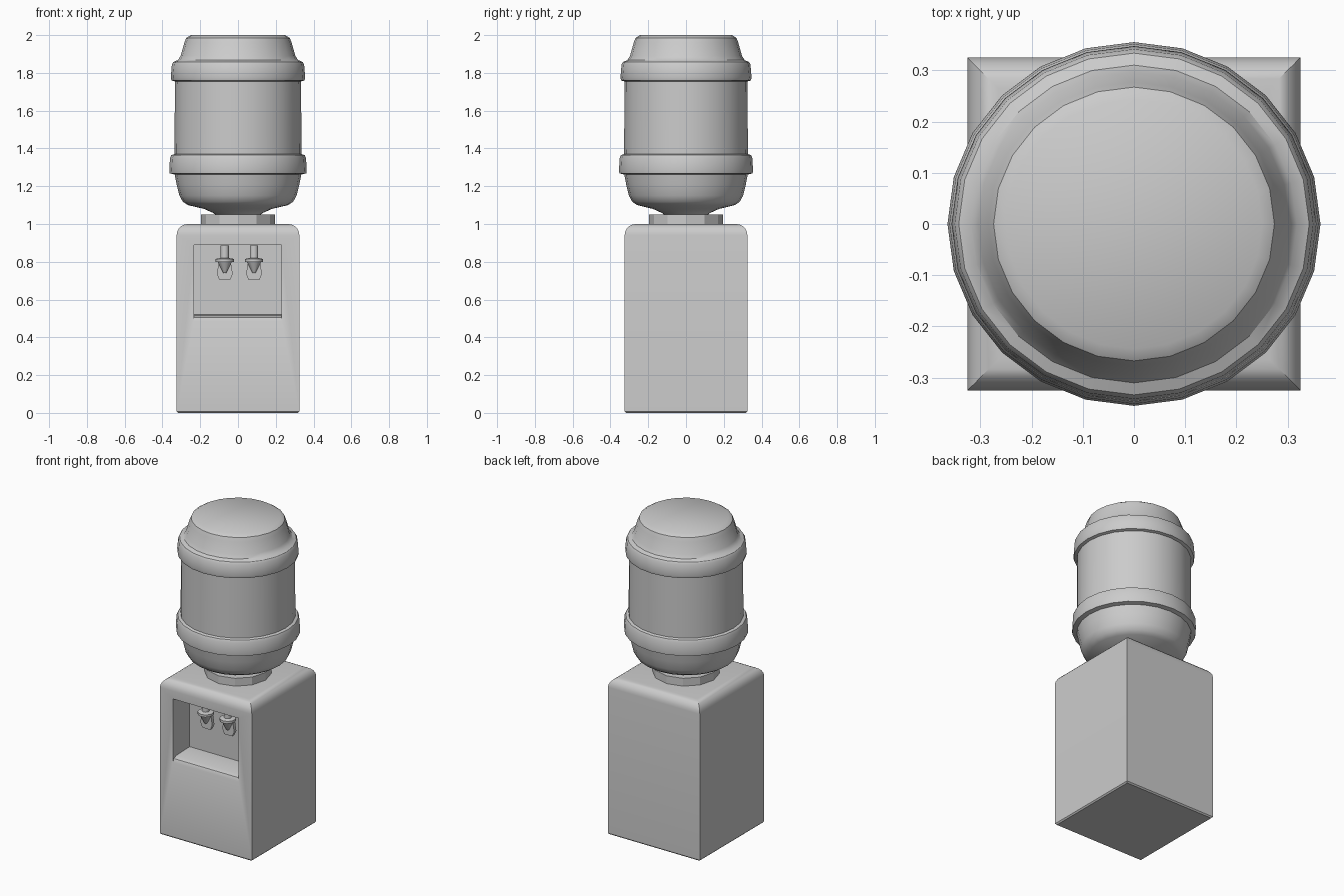
import bpy, bmesh, math

if "Cube" in bpy.data.objects:
    bpy.data.objects.remove(bpy.data.objects["Cube"])


def finish(name, bm, smooth=True):
    bmesh.ops.recalc_face_normals(bm, faces=bm.faces)
    mesh = bpy.data.meshes.new(name)
    bm.to_mesh(mesh)
    bm.free()
    ob = bpy.data.objects.new(name, mesh)
    bpy.context.collection.objects.link(ob)
    if smooth:
        smooth_by_angle(ob)
    return ob


def smooth_by_angle(ob):
    bpy.ops.object.select_all(action='DESELECT')
    ob.select_set(True)
    bpy.context.view_layer.objects.active = ob
    bpy.ops.object.shade_smooth_by_angle(angle=math.radians(35))


def lathe(name, profile, sides, centre=(0, 0), turn=0.0, y_scale=1.0, smooth=True):
    """Stack rings of (radius, z) bottom to top and cap both ends."""
    bm = bmesh.new()
    rings = []
    for r, z in profile:
        ring = []
        for i in range(sides):
            a = turn + math.tau * i / sides
            ring.append(bm.verts.new((centre[0] + r * math.cos(a),
                                      centre[1] + r * math.sin(a) * y_scale, z)))
        rings.append(ring)
    for lo, hi in zip(rings, rings[1:]):
        for i in range(sides):
            j = (i + 1) % sides
            bm.faces.new((lo[i], lo[j], hi[j], hi[i]))
    bm.faces.new(rings[0])
    bm.faces.new(rings[-1])
    return finish(name, bm, smooth)


def prism(name, points, offset):
    """Extrude a closed outline of 3D points along an offset vector."""
    bm = bmesh.new()
    face = bm.faces.new([bm.verts.new(p) for p in points])
    ext = bmesh.ops.extrude_face_region(bm, geom=[face])
    bmesh.ops.translate(bm, vec=offset,
                        verts=[v for v in ext['geom'] if isinstance(v, bmesh.types.BMVert)])
    return finish(name, bm, False)


# Cabinet: square stack with a rounded top edge
half, rad = 0.325, 0.06
outline = [(half - 0.008, 0.0), (half, 0.008)]
for k in range(6):
    a = math.pi / 2 * k / 5
    outline.append((half - rad + rad * math.cos(a), 1.0 - rad + rad * math.sin(a)))
cabinet = lathe("cabinet", [(w * math.sqrt(2), z) for w, z in outline], 4,
                turn=math.pi / 4, smooth=False)

# Dispensing recess with a rolled front lip
section = [(-0.40, 0.485), (-0.325, 0.485), (-0.315, 0.505), (-0.29, 0.515),
           (-0.155, 0.52), (-0.155, 0.89), (-0.40, 0.89)]
cutter = prism("recess_cutter", [(-0.233, y, z) for y, z in section], (0.464, 0, 0))
cutter.hide_render = True
cut = cabinet.modifiers.new("recess", 'BOOLEAN')
cut.operation = 'DIFFERENCE'
cut.solver = 'EXACT'
cut.object = cutter
bpy.context.view_layer.objects.active = cabinet
bpy.ops.object.modifier_apply(modifier=cut.name)
bpy.data.objects.remove(cutter)
smooth_by_angle(cabinet)

# Taps: stem, flange and nozzle, with a paddle behind and an arm to the wall
for side, x in (("left", -0.07), ("right", 0.085)):
    y = -0.225
    lathe(side + "_tap", [(0.008, 0.74), (0.038, 0.80), (0.048, 0.80), (0.048, 0.815),
                          (0.022, 0.82), (0.022, 0.885)], 12, centre=(x, y))
    paddle = [(-0.03, 0.81), (-0.042, 0.735), (-0.028, 0.703),
              (0.028, 0.703), (0.042, 0.735), (0.03, 0.81)]
    prism(side + "_paddle", [(x + px, y + 0.005, z) for px, z in paddle], (0, 0.022, 0))
    arm = [(-0.02, 0.825), (0.02, 0.825), (0.02, 0.87), (-0.02, 0.87)]
    prism(side + "_arm", [(x + px, y, z) for px, z in arm], (0, 0.075, 0))

# Collar holding the bottle
lathe("collar", [(0.195, 0.99), (0.195, 1.05)], 12, smooth=False)

# Bottle: neck, shoulder, two raised bands and a flat top
lathe("bottle", [(0.11, 1.04), (0.13, 1.058), (0.18, 1.08), (0.265, 1.10), (0.292, 1.118),
                 (0.31, 1.15), (0.325, 1.21), (0.335, 1.262), (0.362, 1.268), (0.364, 1.285),
                 (0.36, 1.35), (0.353, 1.365), (0.336, 1.37), (0.334, 1.755),
                 (0.352, 1.76), (0.356, 1.775), (0.35, 1.845), (0.342, 1.858),
                 (0.318, 1.868), (0.304, 1.89), (0.284, 1.96), (0.274, 1.985),
                 (0.25, 2.0)], 24, y_scale=0.975)
